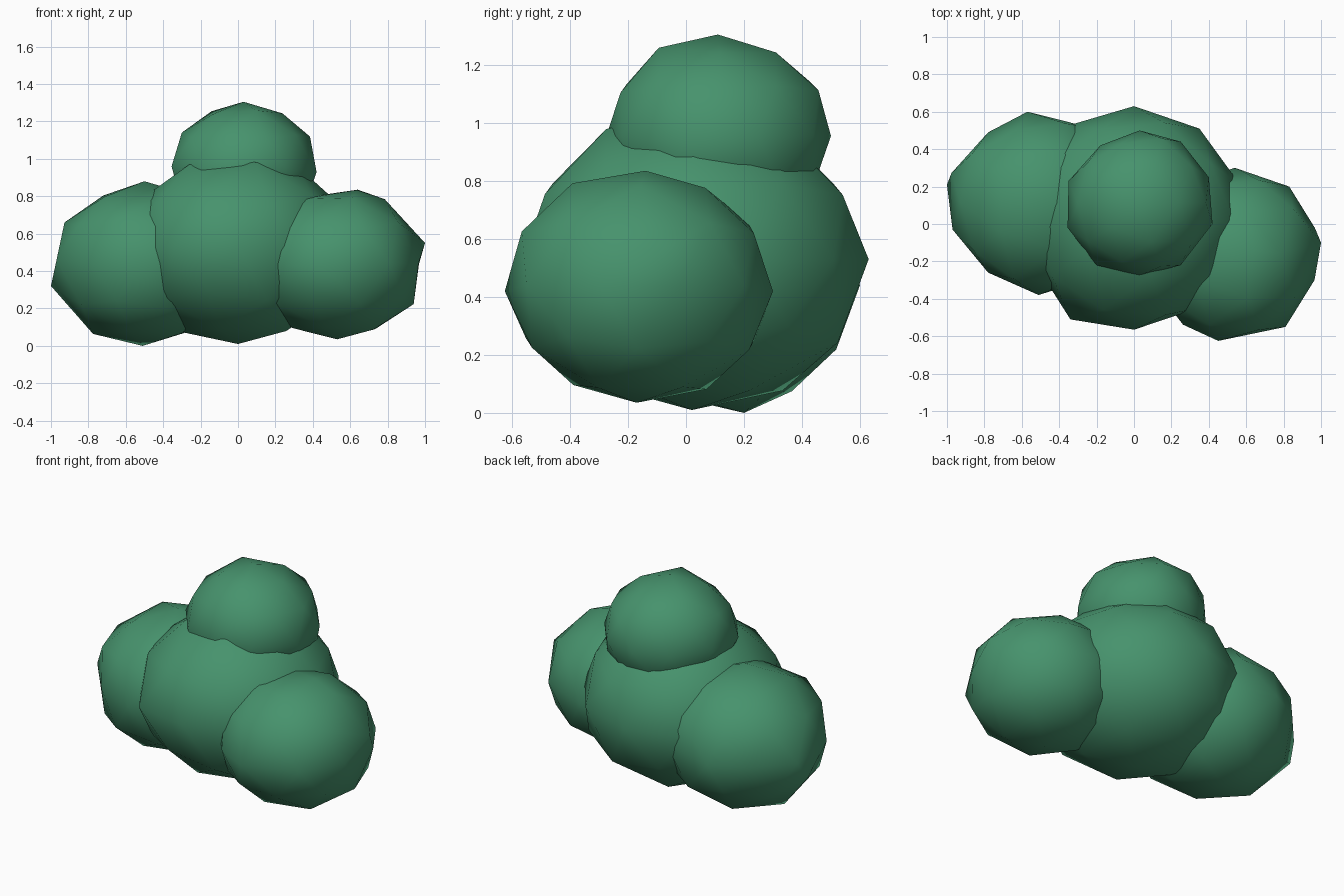
import bpy, bmesh, random
from mathutils import Vector

random.seed(4)
FLATTEN = 0.87   # clump height compared with its width
LUMPS = 0.01     # random unevenness of the corners

green = bpy.data.materials.new("leaf green")
green.diffuse_color = (0.062, 0.29, 0.152, 1)


def leaf_clump(name, centre, radius, bumps):
    """Flattened low-poly ball, smooth shaded, with a few corners pulled to the bumps."""
    bm = bmesh.new()
    bmesh.ops.create_icosphere(bm, subdivisions=2, radius=1)
    for v in bm.verts:
        lump = Vector([random.uniform(-LUMPS, LUMPS) for _ in range(3)])
        v.co = Vector((v.co.x, v.co.y, v.co.z * FLATTEN)) * radius + lump + Vector(centre)
        v.co.z = max(v.co.z, 0)
    free = list(bm.verts)
    for bump in bumps:
        corner = min(free, key=lambda v: (v.co - Vector(bump)).length)
        corner.co = bump
        free.remove(corner)
    for f in bm.faces:
        f.smooth = True
    mesh = bpy.data.meshes.new(name)
    bm.to_mesh(mesh)
    bm.free()
    mesh.materials.append(green)
    obj = bpy.data.objects.new(name, mesh)
    bpy.context.collection.objects.link(obj)


# Four overlapping clumps of the bush
leaf_clump("middle_clump", (-0.005, 0.03, 0.525), 0.60,
           [(0, 0.63, 0.53), (0.35, 0.51, 0.53), (-0.34, -0.51, 0.53),
            (0, -0.565, 0.53), (0, 0.02, 0.01)])
leaf_clump("left_clump", (-0.505, 0.11, 0.44), 0.495,
           [(-0.50, 0.11, 0.88), (-0.51, 0.20, 0.0), (-0.57, 0.60, 0.44),
            (-0.78, 0.49, 0.44), (-1.0, 0.21, 0.32), (-0.97, -0.03, 0.46),
            (-0.78, -0.26, 0.44), (-0.51, -0.38, 0.44)])
leaf_clump("right_clump", (0.53, -0.16, 0.435), 0.47,
           [(0.64, -0.14, 0.835), (0.53, -0.17, 0.035), (0.54, 0.30, 0.42),
            (0.83, 0.20, 0.44), (1.0, -0.10, 0.55), (0.965, -0.30, 0.44),
            (0.81, -0.55, 0.44), (0.45, -0.625, 0.42)])
leaf_clump("top_clump", (0.035, 0.11, 0.955), 0.40,
           [(0.03, 0.11, 1.305), (0.03, 0.50, 0.955), (0.25, 0.44, 0.955),
            (0.40, 0.25, 0.955), (0.42, 0.0, 0.93), (0.25, -0.22, 0.955),
            (0.03, -0.275, 0.955), (-0.20, -0.22, 0.955), (-0.355, -0.02, 0.96),
            (-0.35, 0.23, 0.96), (-0.18, 0.42, 0.955)])
